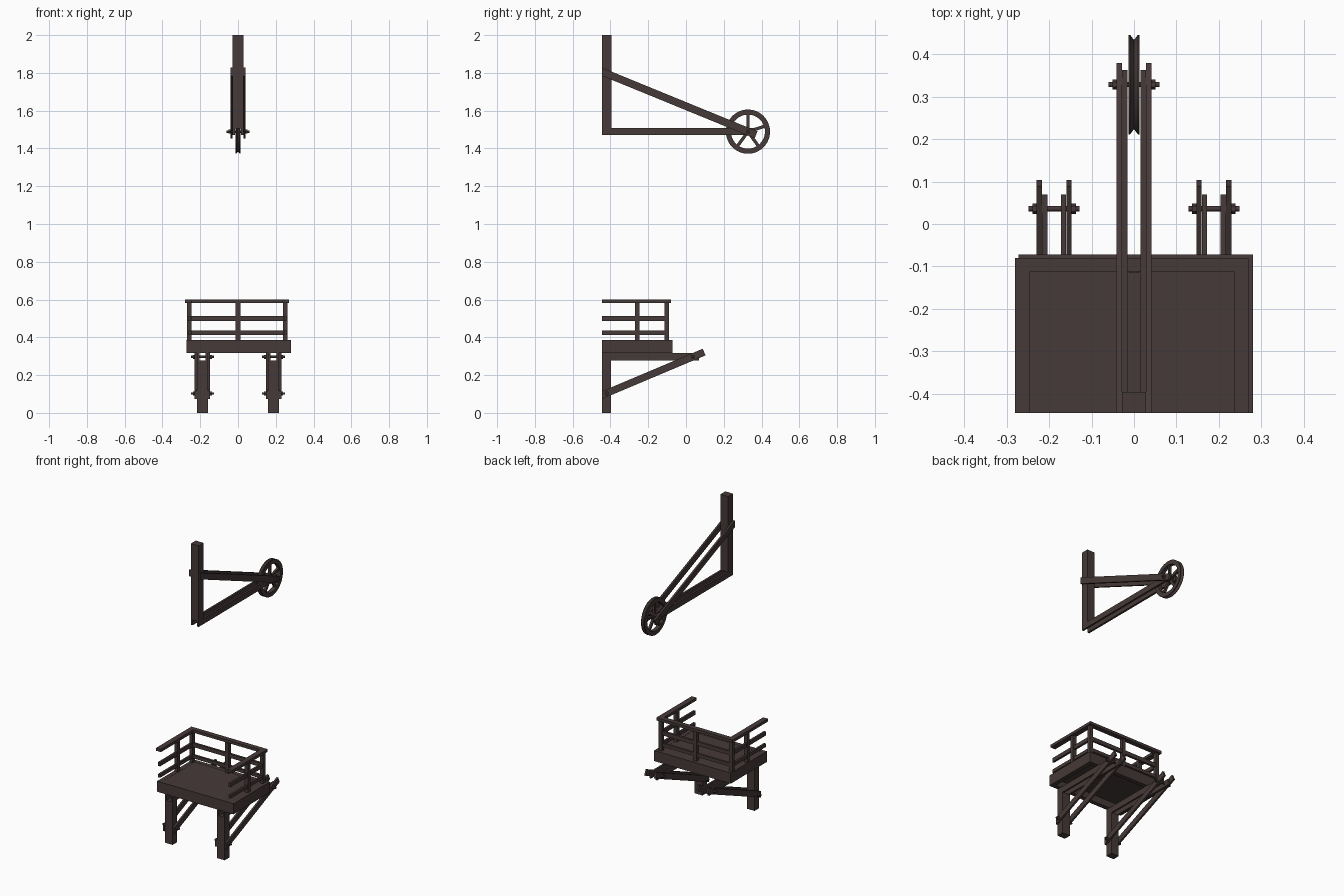
import bpy, bmesh, math
from mathutils import Vector, Matrix

cube = bpy.data.objects.get("Cube")
if cube:
    bpy.data.objects.remove(cube)

wood = bpy.data.materials.new("dark_brown")
wood.use_nodes = True
COLOUR = (0.06, 0.042, 0.04, 1)
wood.diffuse_color = COLOUR
wood.node_tree.nodes["Principled BSDF"].inputs["Base Color"].default_value = COLOUR


def finish(name, bm, smooth=False):
    bmesh.ops.recalc_face_normals(bm, faces=bm.faces)
    mesh = bpy.data.meshes.new(name)
    bm.to_mesh(mesh)
    bm.free()
    mesh.materials.append(wood)
    obj = bpy.data.objects.new(name, mesh)
    bpy.context.collection.objects.link(obj)
    if smooth:
        bpy.ops.object.select_all(action='DESELECT')
        obj.select_set(True)
        bpy.context.view_layer.objects.active = obj
        bpy.ops.object.shade_smooth_by_angle(angle=math.radians(35))
    return obj


def box(name, x, y, z):
    """Box from (min, max) ranges."""
    bm = bmesh.new()
    bmesh.ops.create_cube(bm, size=1)
    for v in bm.verts:
        v.co = [r[0] if c < 0 else r[1] for c, r in zip(v.co, (x, y, z))]
    return finish(name, bm)


def brace(name, x, start, end, half):
    """Sloping plank: plumb cut at the start, square cut at the end."""
    a, b = Vector(start), Vector(end)
    d = (b - a).normalized()
    n = Vector((-d.y, d.x)) * half
    rise = Vector((0, half / d.x))
    bm = bmesh.new()
    face = bm.faces.new([bm.verts.new((x[0], p.x, p.y))
                         for p in (a - rise, b - n, b + n, a + rise)])
    side = bmesh.ops.extrude_face_region(bm, geom=[face])["geom"]
    bmesh.ops.translate(bm, vec=(x[1] - x[0], 0, 0),
                        verts=[g for g in side if isinstance(g, bmesh.types.BMVert)])
    return finish(name, bm)


def add_rod(bm, x, y, z, radius, length, sides):
    bmesh.ops.create_cone(bm, cap_ends=True, segments=sides, radius1=radius, radius2=radius,
                          depth=length, matrix=Matrix.Translation((x, y, z))
                          @ Matrix.Rotation(math.pi / 2, 4, 'Y'))


def bolt(name, x, y, z, plank):
    """Through bolt with a nut against each outer plank."""
    bm = bmesh.new()
    add_rod(bm, x, y, z, 0.006, 0.12, 12)
    for s in (-1, 1):
        add_rod(bm, x + s * (plank + 0.005), y, z, 0.012, 0.01, 6)
    finish(name, bm, True)


FRONT, BACK = -0.445, -0.072

# Platform: deck and fascia boards, hollow below
LEFT, RIGHT = 0.28, -0.272
LOW, TOP = 0.317, 0.386
box("deck", (RIGHT + 0.01, LEFT - 0.01), (FRONT + 0.01, BACK - 0.01), (0.362, TOP - 0.001))
box("right_fascia", (RIGHT, RIGHT + 0.028), (FRONT, BACK), (LOW, TOP))
box("left_fascia", (LEFT - 0.028, LEFT), (FRONT, BACK), (LOW, TOP))
for name, y in (("front", FRONT), ("back", BACK - 0.028)):
    box(name + "_fascia", (RIGHT + 0.028, LEFT - 0.028), (y, y + 0.028), (LOW, TOP))

# Railing on both sides and the back
for side, x in (("right", -0.258), ("left", 0.25)):
    for place, y in (("back", -0.103), ("middle", -0.259)):
        box(f"{side}_{place}_rail_post", (x - 0.012, x + 0.012), (y - 0.012, y + 0.012), (TOP - 0.002, 0.583))
box("back_rail_post", (-0.012, 0.012), (-0.115, -0.091), (TOP - 0.002, 0.583))
for level, low, high in (("lower", 0.413, 0.435), ("middle", 0.487, 0.513)):
    for side, x in (("right", -0.258), ("left", 0.25)):
        box(f"{side}_{level}_rail", (x - 0.007, x + 0.007), (FRONT, -0.105), (low, high))
    box(f"back_{level}_rail", (-0.256, 0.248), (-0.11, -0.096), (low, high))
box("right_top_rail", (-0.28, -0.245), (FRONT, -0.08), (0.582, 0.6))
box("left_top_rail", (0.235, 0.27), (FRONT, -0.08), (0.582, 0.6))
box("back_top_rail", (-0.245, 0.235), (-0.112, -0.08), (0.582, 0.6))

# Two brackets carrying the platform
for side, c in (("right", -0.188), ("left", 0.188)):
    box(side + "_leg", (c - 0.028, c + 0.028), (FRONT, -0.398), (0, 0.278))
    for inner, s in (("a", -1), ("b", 1)):
        plank = sorted((c + s * 0.016, c + s * 0.028))
        outer = sorted((c + s * 0.029, c + s * 0.041))
        box(f"{side}_beam_{inner}", plank, (FRONT, 0.069), (0.277, 0.317))
        brace(f"{side}_brace_{inner}", outer, (FRONT, 0.094), (0.096, 0.322), 0.019)
    bolt(side + "_lower_bolt", c, -0.42, 0.103, 0.041)
    bolt(side + "_upper_bolt", c, 0.036, 0.297, 0.041)

# Hoist arm
box("hoist_post", (-0.028, 0.028), (FRONT, -0.395), (1.506, 2))
for part, s in (("right", -1), ("left", 1)):
    box(f"hoist_{part}_beam", sorted((s * 0.015, s * 0.028)), (FRONT, 0.362), (1.471, 1.508))
    brace(f"hoist_{part}_brace", sorted((s * 0.0285, s * 0.041)),
          (FRONT, 1.806), (0.371, 1.472), 0.02)

# Pulley wheel: grooved rim, hub, spokes and axle
WY, WZ = 0.328, 1.489
bm = bmesh.new()
profile = [(-0.013, 0.09), (-0.013, 0.117), (-0.009, 0.117), (0, 0.105),
           (0.009, 0.117), (0.013, 0.117), (0.013, 0.09)]
verts = [bm.verts.new((x, 0, r)) for x, r in profile]
edges = [bm.edges.new((verts[i], verts[i - 1])) for i in range(len(verts))]
bmesh.ops.spin(bm, geom=verts + edges, axis=(1, 0, 0), cent=(0, 0, 0),
               angle=2 * math.pi, steps=40)
bmesh.ops.remove_doubles(bm, verts=bm.verts, dist=0.0005)
bmesh.ops.translate(bm, vec=(0, WY, WZ), verts=bm.verts)
finish("pulley_rim", bm, True)

bm = bmesh.new()
add_rod(bm, 0, WY, WZ, 0.022, 0.026, 20)
finish("pulley_hub", bm, True)

bm = bmesh.new()
for k in range(5):
    turn = Matrix.Rotation(math.radians(18 + 72 * k), 4, 'X')
    bmesh.ops.create_cube(bm, size=1, matrix=Matrix.Translation((0, WY, WZ)) @ turn
                          @ Matrix.Translation((0, 0.054, 0)) @ Matrix.Diagonal((0.014, 0.08, 0.017, 1)))
finish("pulley_spokes", bm)
bolt("pulley_axle", 0, WY, WZ, 0.041)
